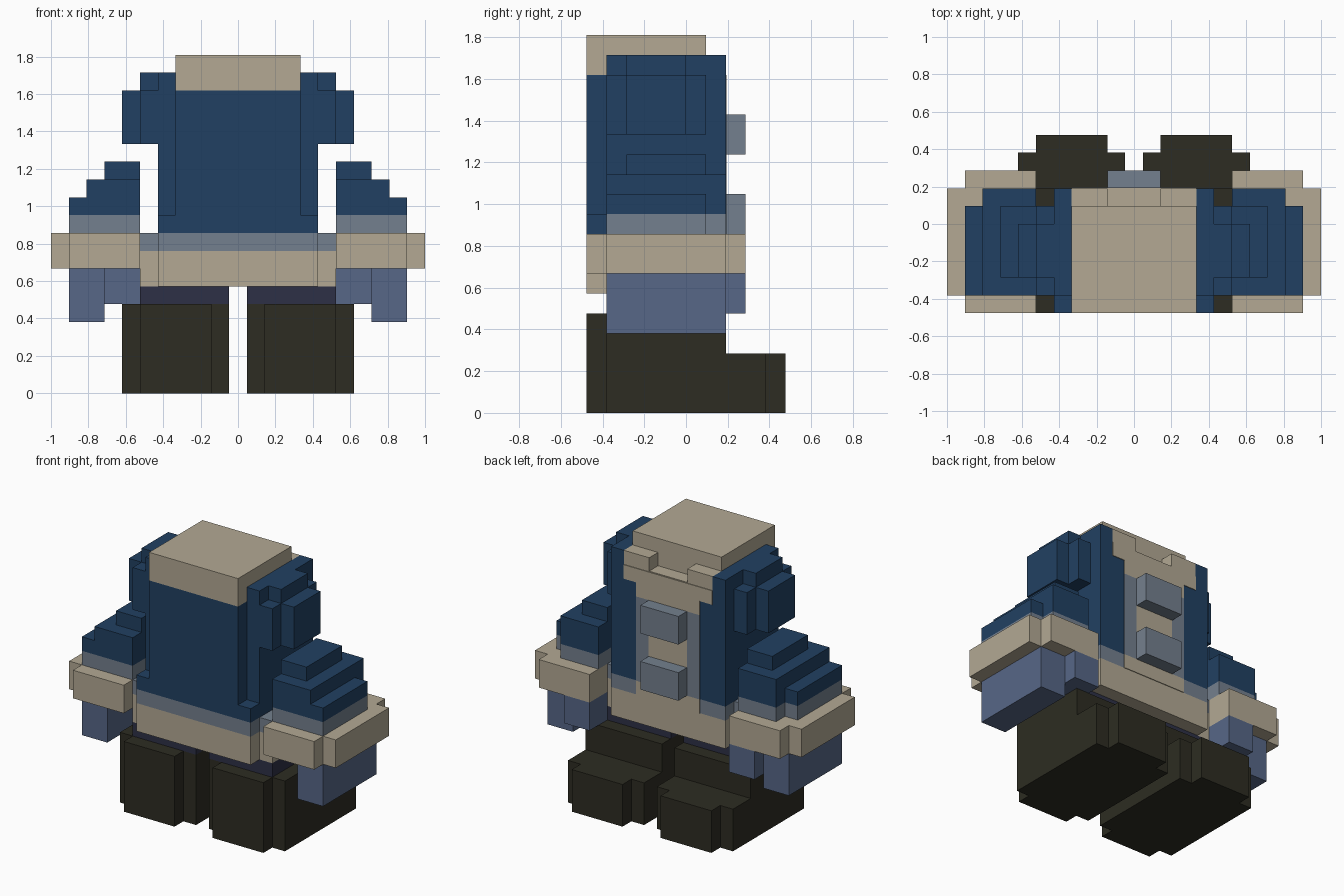
import bpy
import bmesh

U = 2 / 21      # one block
T = 0.05        # plate thickness in blocks

cube = bpy.data.objects.get("Cube")
if cube:
    bpy.data.objects.remove(cube, do_unlink=True)


def material(name, hex_code):
    """Flat material from an sRGB hex code."""
    rgb = [int(hex_code[i:i + 2], 16) / 255 for i in (0, 2, 4)]
    lin = [c / 12.92 if c < 0.04045 else ((c + 0.055) / 1.055) ** 2.4 for c in rgb]
    mat = bpy.data.materials.new(name)
    mat.use_nodes = True
    mat.diffuse_color = (*lin, 1)
    bsdf = next(n for n in mat.node_tree.nodes if n.type == 'BSDF_PRINCIPLED')
    bsdf.inputs["Base Color"].default_value = (*lin, 1)
    bsdf.inputs["Roughness"].default_value = 0.9
    return mat


BLUE = material("coat_blue", "214062")
CREAM = material("fur_cream", "b3a994")
GREY = material("trim_grey", "74808e")
SLATE = material("glove_slate", "576787")
BLACK = material("boot_black", "2d2c22")
NAVY = material("trouser_navy", "2d3046")


def blocks(name, mat, boxes):
    """One object from boxes given as (x0, x1, y0, y1, z0, z1) in blocks."""
    bm = bmesh.new()
    for x0, x1, y0, y1, z0, z1 in boxes:
        cube = bmesh.ops.create_cube(bm, size=1)
        for v in cube["verts"]:
            v.co.x = (x1 if v.co.x > 0 else x0) * U
            v.co.y = (y1 if v.co.y > 0 else y0) * U
            v.co.z = (z1 if v.co.z > 0 else z0) * U
    mesh = bpy.data.meshes.new(name)
    bm.to_mesh(mesh)
    bm.free()
    mesh.materials.append(mat)
    obj = bpy.data.objects.new(name, mesh)
    bpy.context.collection.objects.link(obj)


def flip(b):
    return (-b[1], -b[0]) + tuple(b[2:])


def pair(name, mat, boxes):
    """Left part on +x and its mirrored right part."""
    blocks("left_" + name, mat, boxes)
    blocks("right_" + name, mat, [flip(b) for b in boxes])


# Boots: shaft plus a lower toe with stepped corners
pair("boot", BLACK, [(.5, 6.5, -4, 2, 0, 5), (1.5, 5.5, -5, 2, 0, 5),
                     (.5, 6.5, 2, 4, 0, 3), (1.5, 5.5, 2, 5, 0, 3)])
pair("trouser_leg", NAVY, [(.5, 5.5, -4, 1, 5, 6)])

# Coat, from the hem up
blocks("coat_hem", CREAM, [(-4.5, 4.5, -5, 2, 6, 8), (-5.5, 5.5, -4, 1, 6, 8)])
blocks("hem_band", GREY, [(-4.5, 4.5, -5, 2, 8, 9), (-5.5, 5.5, -4, 1, 8, 9)])
blocks("coat_body", BLUE, [(-4.5, 4.5, -5, 2, 9, 10), (-4.5, 4.5, -4, 2, 10, 17),
                           (-3.5, 3.5, -5, -4, 10, 17)])
pair("shoulder", BLUE, [(3.5, 4.5, -4, 2, 17, 18), (4.5, 5.5, -3, 0, 17, 18),
                        (4.5, 5.5, -4, 1, 14, 17), (5.5, 6.5, -3, 0, 14, 17)])

# Collar with a notch on the buttoned side
blocks("collar", CREAM, [(-3.5, 3.5, -5, 1, 17, 19), (1.5, 3.5, 1, 2, 17, 18),
                         (-3.5, -1.5, 1, 2, 17, 18)])
blocks("collar_lining", CREAM, [(-1.5, 1.5, 1, 2, 17, 17 + T),
                                (-3.5, 3.5, 2, 2 + T, 16, 17),
                                (-2.5, 2.5, 2, 2 + T, 15, 16)])

# Opening strip, its edging and the fastenings
blocks("opening_strip", CREAM, [(-1.5, 1.5, 2, 2 + T, 9, 15),
                                (-2.5, 2.5, 2, 2 + T, 8, 9)])
pair("opening_edge", GREY, [(1.5, 2.5, 2, 2 + T, 9, 15)])
for name, z in (("lower_button", 9), ("upper_button", 13)):
    blocks(name, GREY, [(-1.5, 1.5, 2, 3, z, z + 2)])

# Sleeves, cuffs and gloves
pair("sleeve", BLUE, [(5.5, 9.5, -4, 1, 10, 11), (5.5, 8.5, -4, 2, 10, 12),
                      (5.5, 7.5, -3, 1, 12, 13)])
pair("sleeve_band", GREY, [(5.5, 9.5, -4, 1, 9, 10), (5.5, 8.5, -4, 2, 9, 10)])
pair("cuff", CREAM, [(5.5, 9.5, -5, 3, 7, 9), (5.5, 10.5, -4, 2, 7, 9)])
pair("glove", SLATE, [(7.5, 9.5, -4, 2, 4, 7), (5.5, 7.5, 0, 3, 5, 7)])
